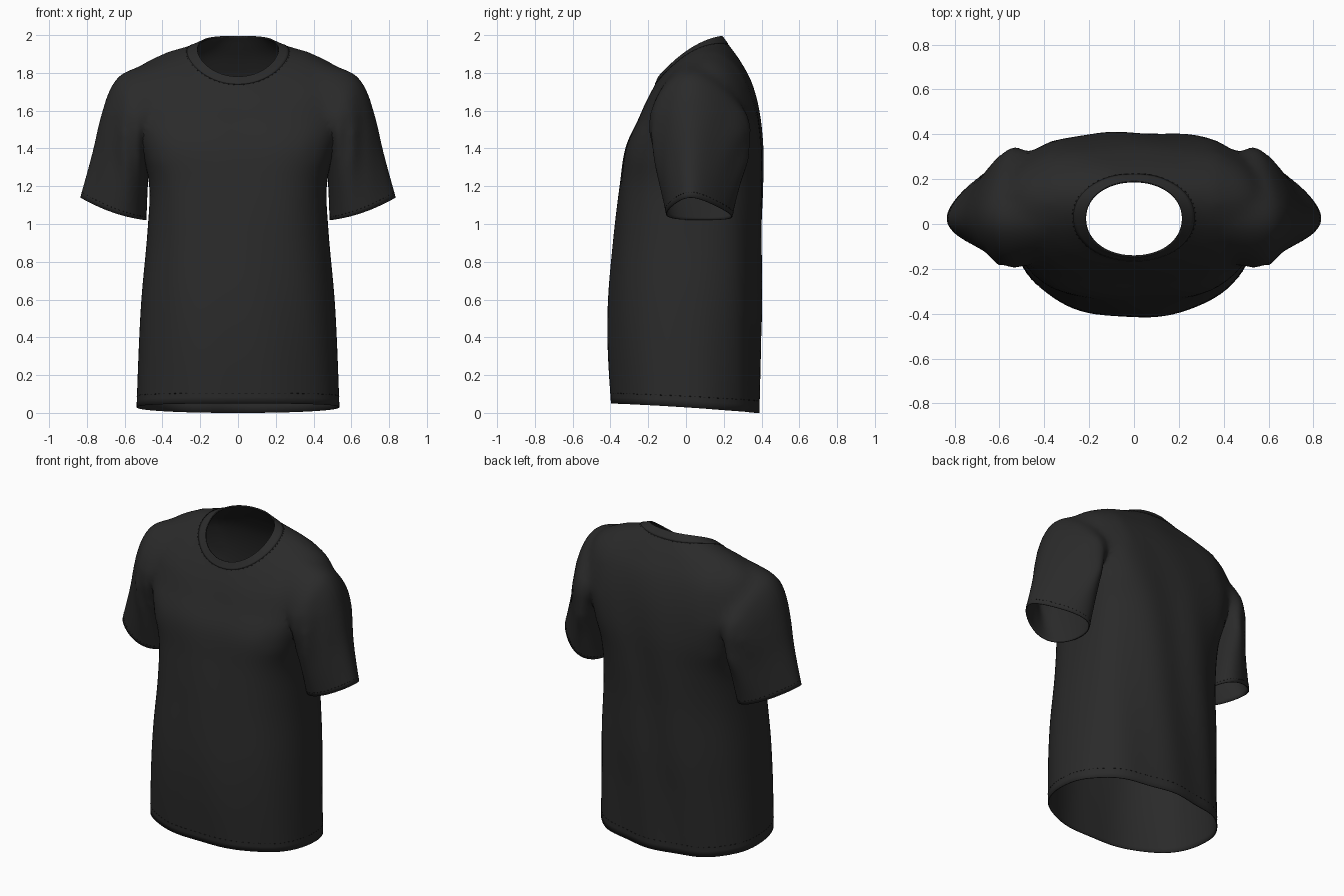
import bpy, bmesh
from math import sin, cos, pi, floor
from mathutils import Vector

if "Cube" in bpy.data.objects:
    bpy.data.objects.remove(bpy.data.objects["Cube"])


def material(name, value):
    mat = bpy.data.materials.new(name)
    mat.use_nodes = True
    col = (value, value, value, 1)
    mat.diffuse_color = col
    bsdf = mat.node_tree.nodes["Principled BSDF"]
    bsdf.inputs["Base Color"].default_value = col
    bsdf.inputs["Roughness"].default_value = 0.9
    return mat


fabric = material("charcoal fabric", 0.023)
thread = material("black thread", 0.008)

# Torso rings: front z, side z, back z, half width, front y, back y, squareness
TORSO = [
    (0.05, 0.03, 0.00, 0.537, -0.40, 0.38, 2.3),
    (0.35, 0.35, 0.35, 0.525, -0.415, 0.39, 2.3),
    (0.62, 0.62, 0.62, 0.51, -0.41, 0.40, 2.35),
    (0.95, 0.95, 0.95, 0.48, -0.38, 0.40, 2.5),
    (1.20, 1.20, 1.20, 0.47, -0.35, 0.405, 2.9),
    (1.40, 1.41, 1.41, 0.515, -0.32, 0.405, 3.4),
    (1.55, 1.60, 1.60, 0.56, -0.255, 0.385, 3.2),
    (1.64, 1.79, 1.75, 0.56, -0.215, 0.345, 2.7),
    (1.70, 1.872, 1.865, 0.44, -0.184, 0.285, 2.3),
    (1.737, 1.912, 1.95, 0.275, -0.164, 0.225, 2.1),
    (1.78, 1.927, 1.995, 0.215, -0.145, 0.19, 2.1),
]

# Sleeve rings: outer x, outer z, inner x, inner z, front y, back y
SLEEVE = [
    (0.38, 1.86, 0.40, 1.42, -0.15, 0.27),
    (0.595, 1.815, 0.46, 1.39, -0.19, 0.315),
    (0.68, 1.71, 0.472, 1.33, -0.19, 0.32),
    (0.73, 1.55, 0.475, 1.25, -0.17, 0.30),
    (0.772, 1.37, 0.48, 1.15, -0.14, 0.265),
    (0.835, 1.14, 0.485, 1.02, -0.105, 0.225),
]


def blend(keys, u):
    """Smooth spline through the key rings."""
    i = min(int(floor(u)), len(keys) - 2)
    t = u - i
    a, b, c, d = (keys[max(0, min(len(keys) - 1, i + k))] for k in (-1, 0, 1, 2))
    return [q + 0.5 * t * (r - p + t * (2 * p - 5 * q + 4 * r - s + t * (3 * (q - r) + s - p)))
            for p, q, r, s in zip(a, b, c, d)]


def torso_point(u, a):
    zf, zs, zb, w, yf, yb, n = blend(TORSO, u)
    r = (abs(cos(a)) ** n + abs(sin(a)) ** n) ** (-1 / n)
    c, s = r * cos(a), r * sin(a)
    # soft drape folds, mostly across the back, fading at the neck
    fold = 0.006 * (1 - u / (len(TORSO) - 1)) * sin(9 * a + u) * (1 + 0.5 * s)
    y = (yf + yb) / 2 + s * ((yb - yf) / 2 + fold)
    z = zs + s * (zb - zf) / 2 + s * s * ((zb + zf) / 2 - zs)
    return Vector((w * c, y, z))


def sleeve_point(side):
    def point(u, a):
        xo, zo, xi, zi, yf, yb = blend(SLEEVE, u)
        c, s = cos(a), sin(a)
        fold = 0.008 * sin(7 * a + 2 * u) * s * s * min(u, 5 - u) / 2.5
        # egg-shaped section, narrow along the outer edge
        y = (yf + yb) / 2 - 0.035 * c + s * (1 - 0.33 * c) * ((yb - yf) / 2 + fold)
        # the cuff sags a little between its inner and outer edge
        sag = 0.02 * s * s * max(0, u - 3) / 2
        return Vector((side * ((xo + xi) / 2 + c * (xo - xi) / 2), y,
                       (zo + zi) / 2 + c * (zo - zi) / 2 - sag))
    return point


def loft(name, point, start, end, rows, segs, capped):
    bm = bmesh.new()
    rings = []
    for r in range(rows + 1):
        u = start + (end - start) * r / rows
        rings.append([bm.verts.new(point(u, 2 * pi * k / segs)) for k in range(segs)])
    for lo, hi in zip(rings, rings[1:]):
        for k in range(segs):
            n = (k + 1) % segs
            bm.faces.new((lo[k], lo[n], hi[n], hi[k]))
    if capped:
        # fan caps carry slot 1 so they can be opened again later
        for ring in (rings[0], rings[-1]):
            mid = bm.verts.new(sum((v.co for v in ring), Vector()) / segs)
            for k in range(segs):
                bm.faces.new((ring[k], ring[(k + 1) % segs], mid)).material_index = 1
    bmesh.ops.recalc_face_normals(bm, faces=bm.faces)
    mesh = bpy.data.meshes.new(name)
    bm.to_mesh(mesh)
    bm.free()
    for _ in range(2 if capped else 1):
        mesh.materials.append(fabric)
    obj = bpy.data.objects.new(name, mesh)
    bpy.context.collection.objects.link(obj)
    return obj


def smooth(obj, angle):
    bpy.ops.object.select_all(action='DESELECT')
    obj.select_set(True)
    bpy.context.view_layer.objects.active = obj
    bpy.ops.object.shade_smooth_by_angle(angle=angle)


def thicken(obj, amount, offset):
    mod = obj.modifiers.new("cloth thickness", 'SOLIDIFY')
    mod.thickness = amount
    mod.offset = offset


# Shirt body: torso joined with both sleeves, then opened at every end
shirt = loft("shirt_body", torso_point, 0, 10, 60, 96, True)
sleeves = [loft("sleeve_" + n, sleeve_point(s), 0, 5, 30, 56, True)
           for n, s in (("left", 1), ("right", -1))]
for sleeve in sleeves:
    sleeve.hide_render = True
    join = shirt.modifiers.new("join sleeve", 'BOOLEAN')
    join.operation = 'UNION'
    join.solver = 'EXACT'
    join.object = sleeve
joined = bpy.data.meshes.new_from_object(
    shirt.evaluated_get(bpy.context.evaluated_depsgraph_get()))
shirt.modifiers.clear()
for sleeve in sleeves:
    bpy.data.objects.remove(sleeve)

bm = bmesh.new()
bm.from_mesh(joined)
bmesh.ops.delete(bm, geom=[f for f in bm.faces if f.material_index == 1], context='FACES')
# ease the armhole seam, most strongly over the shoulder
for low, reach, times in ((1.36, 0.6, 4), (1.5, 0.66, 5), (1.6, 0.74, 5)):
    seam = [v for v in bm.verts if 0.38 < abs(v.co.x) < reach and v.co.z > low]
    for _ in range(times):
        bmesh.ops.smooth_vert(bm, verts=seam, factor=0.5,
                              use_axis_x=True, use_axis_y=True, use_axis_z=True)
bm.to_mesh(joined)
bm.free()
joined.materials.clear()
joined.materials.append(fabric)
shirt.data = joined
smooth(shirt, 1.0)
thicken(shirt, 0.006, -1)

# Ribbed collar band around the neck opening
collar = loft("collar_band", torso_point, 9.05, 10, 6, 96, False)
smooth(collar, 1.0)
thicken(collar, 0.005, 0)


# Stitching: short raised dashes following each hem
def stitches(name, point, u, count):
    curve = bpy.data.curves.new(name, 'CURVE')
    curve.dimensions = '3D'
    curve.bevel_depth = 0.0015
    curve.bevel_resolution = 0
    for k in range(count):
        dash = curve.splines.new('POLY')
        dash.points.add(1)
        for pt, f in zip(dash.points, (0, 0.4)):
            pt.co = (*point(u, 2 * pi * (k + f) / count), 1)
    curve.materials.append(thread)
    bpy.context.collection.objects.link(bpy.data.objects.new(name, curve))


stitches("hem_stitching", torso_point, 0.25, 96)
stitches("collar_stitching", torso_point, 9.0, 64)
stitches("left_sleeve_stitching", sleeve_point(1), 4.82, 50)
stitches("right_sleeve_stitching", sleeve_point(-1), 4.82, 50)
